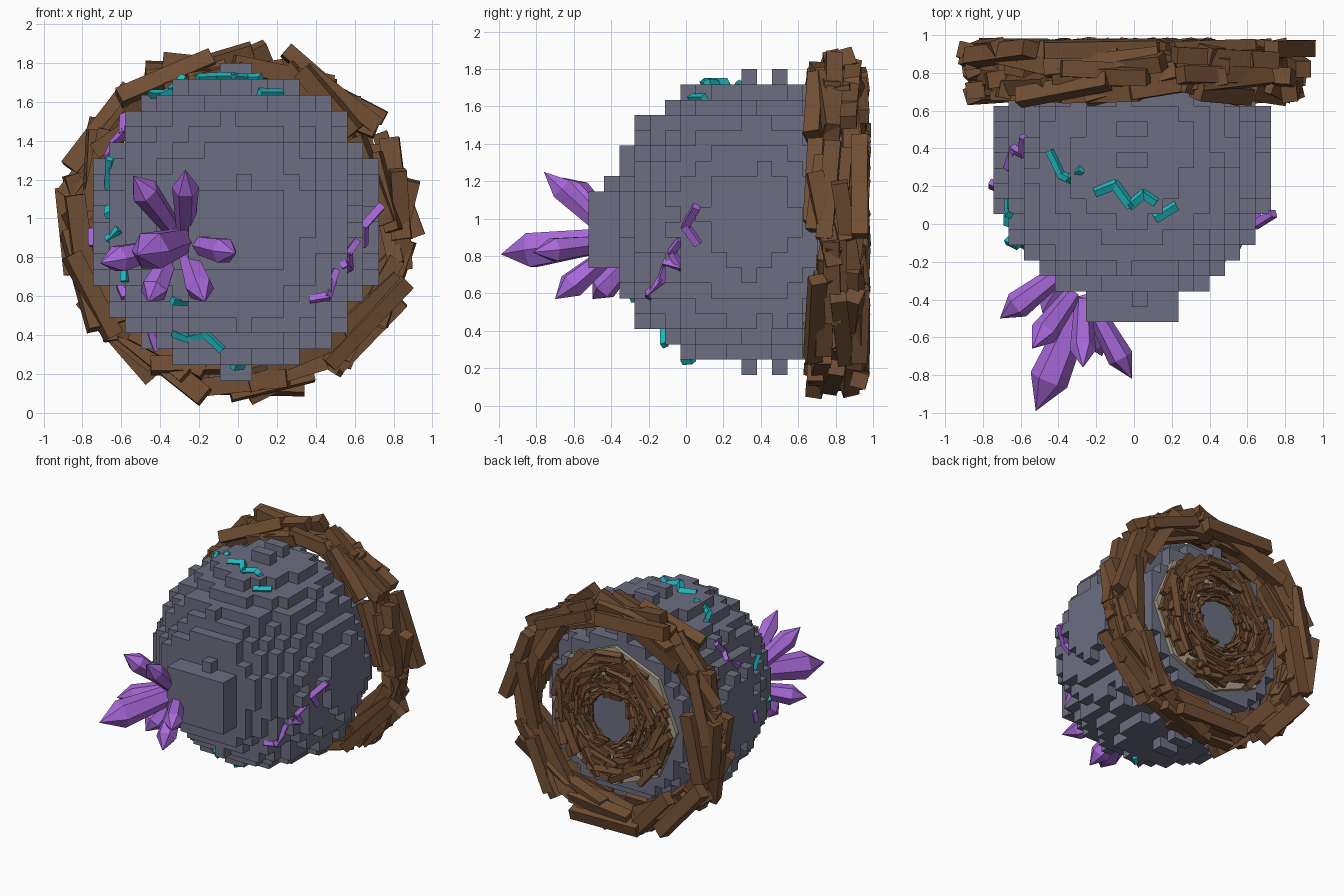
import bpy, bmesh, math, random
from mathutils import Vector, Matrix

random.seed(11)
cube = bpy.data.objects.get("Cube")
if cube:
    bpy.data.objects.remove(cube)


def material(name, rgb):
    m = bpy.data.materials.new(name)
    m.use_nodes = True
    m.diffuse_color = (*rgb, 1)
    m.node_tree.nodes["Principled BSDF"].inputs["Base Color"].default_value = (*rgb, 1)
    return m


STONE = material("slate stone", (0.15, 0.155, 0.218))
WOOD = material("brown wood", (0.165, 0.077, 0.034))
PURPLE = material("purple crystal", (0.39, 0.14, 0.7))
TEAL = material("teal crystal", (0.015, 0.5, 0.55))
TAN = material("tan backing", (0.4, 0.35, 0.26))


def finish(bm, name, mat):
    mesh = bpy.data.meshes.new(name)
    bmesh.ops.recalc_face_normals(bm, faces=bm.faces)
    bm.to_mesh(mesh)
    bm.free()
    mesh.materials.append(mat)
    ob = bpy.data.objects.new(name, mesh)
    bpy.context.collection.objects.link(ob)
    return ob


# Stepped boulder: cells inside a slightly uneven ball, cut flat at the back
CELL = 0.0817
ORIGIN = Vector((-0.745, -0.52, 0.165))
CENTRE = Vector((-0.01, 0.34, 0.982))
NX, NY, NZ = 18, 17, 20
cells = set()
for i in range(NX):
    for j in range(NY):
        for k in range(1, NZ - 1):
            d = ORIGIN + CELL * Vector((i + 0.5, j + 0.5, k + 0.5)) - CENTRE
            d.x *= 1.055
            if d.length < 0.778 + random.uniform(-0.018, 0.018):
                cells.add((i, j, k))
# Flat front plate, and small knobs on the top and bottom
cells.update((i, j, k) for i in range(6, 12) for j in (0, 1) for k in range(7, 12))
for j in (10, 12):
    for i in (8, 9):
        cells.update({(i, j, 0), (i, j, NZ - 1)})

bm = bmesh.new()
for c in cells:
    for axis in range(3):
        for side in (0, 1):
            near = list(c)
            near[axis] += 2 * side - 1
            if tuple(near) in cells:
                continue
            corners = []
            for u, v in ((0, 0), (1, 0), (1, 1), (0, 1)):
                p = list(c)
                p[axis] += side
                p[(axis + 1) % 3] += u
                p[(axis + 2) % 3] += v
                corners.append(bm.verts.new(ORIGIN + CELL * Vector(p)))
            if not side:
                corners.reverse()
            bm.faces.new(corners)
bmesh.ops.remove_doubles(bm, verts=bm.verts, dist=0.001)
finish(bm, "boulder", STONE)


def on_surface(p):
    """Drop a point along its ray from the centre onto the boulder."""
    d = (Vector(p) - CENTRE).normalized()
    r = 1.0
    while r > 0.5:
        q = CENTRE + d * r
        if tuple(math.floor(a / CELL) for a in q - ORIGIN) in cells:
            break
        r -= 0.01
    return CENTRE + d * (r + 0.01)


# Zigzag crystal veins on the surface
def vein(name, mat, points, size=0.034):
    bm = bmesh.new()
    pts = [on_surface(p) for p in points]
    for a, b in zip(pts, pts[1:]):
        m = (Matrix.Translation((a + b) / 2)
             @ (b - a).to_track_quat('Z', 'Y').to_matrix().to_4x4()
             @ Matrix.Rotation(0.5, 4, 'Z')
             @ Matrix.Diagonal((size, size, (b - a).length + size / 2, 1)))
        bmesh.ops.create_cube(bm, size=1, matrix=m)
    finish(bm, name, mat)


vein("top_vein_left", TEAL, [(-.43, .38, 1.62), (-.38, .26, 1.63), (-.33, .24, 1.64), (-.26, .29, 1.66)])
vein("top_vein_middle", TEAL, [(-.2, .17, 1.72), (-.1, .21, 1.72), (-.02, .1, 1.72), (.05, .16, 1.72),
                               (.11, .12, 1.72)], .04)
vein("top_vein_right", TEAL, [(.12, .03, 1.65), (.22, .09, 1.65)], .04)
vein("side_vein_upper", TEAL, [(-.66, .05, 1.3), (-.74, .15, 1.13), (-.67, 0, 1.02)])
vein("side_vein_lower", TEAL, [(-.6, -.1, .94), (-.62, -.06, .9)])
vein("side_vein_bottom", TEAL, [(-.6, -.1, .78), (-.59, -.12, .68)])
vein("under_vein_upper", TEAL, [(-.32, -.26, .59), (-.28, -.25, .56)])
vein("under_vein", TEAL, [(-.33, -.1, .41), (-.25, -.08, .4), (-.17, -.12, .4), (-.08, -.08, .38)])
vein("bottom_vein", TEAL, [(-.02, 0, .26), (.02, .03, .24)])
vein("right_vein_upper", PURPLE, [(.66, .08, 1.05), (.66, -.01, .96), (.65, .06, .87)], 0.04)
vein("right_vein_middle", PURPLE, [(.6, -.03, .88), (.57, -.08, .82), (.58, -.04, .74), (.53, -.1, .77)])
vein("right_vein_lower", PURPLE, [(.52, -.13, .72), (.5, -.15, .66), (.41, -.14, .64), (.38, -.2, .58)])
vein("left_vein_upper", PURPLE, [(-.56, .45, 1.5), (-.6, .37, 1.45), (-.65, .4, 1.4), (-.69, .3, 1.33)])
vein("left_vein_middle", PURPLE, [(-.73, .22, .94), (-.73, .2, .87)])
vein("left_vein_lower", PURPLE, [(-.63, .1, .64), (-.6, .07, .59)])
vein("left_vein_bottom", PURPLE, [(-.45, .1, .4), (-.42, .12, .33)])


# Crystal cluster: six-sided spars, widest near a pointed tip
def crystal(name, base, tip, radius):
    base, tip = Vector(base), Vector(tip)
    axis = tip - base
    bm = bmesh.new()
    rot = axis.to_track_quat('Z', 'Y').to_matrix()
    rings = []
    for t, s in ((0, 0.65), (0.72, 1.0)):
        rings.append([bm.verts.new(base + axis * t + rot @ Vector(
            (math.cos(a * math.pi / 3) * radius * s, math.sin(a * math.pi / 3) * radius * s, 0)))
            for a in range(6)])
    point = bm.verts.new(tip)
    bm.faces.new(rings[0][::-1])
    for a in range(6):
        b = (a + 1) % 6
        bm.faces.new((rings[0][a], rings[0][b], rings[1][b], rings[1][a]))
        bm.faces.new((rings[1][a], rings[1][b], point))
    finish(bm, name, PURPLE)


crystal("main_crystal", (-.27, -.4, .89), (-.52, -.99, .81), .105)
crystal("crystal_left", (-.38, -.25, .85), (-.71, -.5, .77), .075)
crystal("crystal_right", (-.23, -.42, .87), (-.01, -.82, .82), .07)
crystal("crystal_top", (-.27, -.42, .93), (-.27, -.76, 1.25), .07)
crystal("crystal_upper_left", (-.33, -.38, .94), (-.54, -.66, 1.22), .075)
crystal("crystal_lower_left", (-.36, -.3, .78), (-.46, -.5, .57), .075)
crystal("crystal_lower_right", (-.26, -.4, .82), (-.17, -.7, .57), .075)


# Wooden frame rings: ragged planks along the sides of a polygon, kept within a rim and depth
def plank_ring(name, radius, rim, per_side, length, thick, y_mid, y_spread, tilt):
    bm = bmesh.new()
    sides = 8
    signs = (-0.5, 0.5)
    box = [Vector((a, b, c)) for a in signs for b in signs for c in signs]
    for s in range(sides):
        placed = 0
        while placed < per_side:
            ang = (s + 0.5 + random.uniform(-0.35, 0.35)) * math.tau / sides + 0.15
            r = radius * random.uniform(0.89, 1.09)
            y = y_mid + y_spread * ((placed + 0.5) / per_side * 2 - 1)
            m = (Matrix.Translation((r * math.sin(ang), y, 0.97 + r * math.cos(ang)))
                 @ Matrix.Rotation(ang + random.gauss(0, tilt), 4, 'Y')
                 @ Matrix.Rotation(random.gauss(0, 0.14), 4, 'Z')
                 @ Matrix.Rotation(random.uniform(-0.4, 0.4), 4, 'X')
                 @ Matrix.Diagonal((length * random.uniform(0.75, 1.15), thick,
                                    thick * random.uniform(0.85, 1.2), 1)))
            ends = [m @ v for v in box]
            if all(math.hypot(p.x, p.z - 0.97) < rim and 0.61 < p.y < 0.99 for p in ends):
                bmesh.ops.create_cube(bm, size=1, matrix=m)
                placed += 1
    finish(bm, name, WOOD)


plank_ring("outer_frame", .815, .97, 11, .54, .088, .81, .13, .22)
plank_ring("inner_frame_large", .45, .55, 8, .27, .046, .92, .035, .22)
plank_ring("inner_frame_medium", .36, .45, 7, .22, .036, .925, .03, .22)
plank_ring("inner_frame_small", .275, .36, 7, .17, .028, .93, .025, .22)
plank_ring("inner_frame_tiny", .2, .27, 7, .12, .022, .935, .02, .22)


# Discs behind the inner frames
def disc(name, radius, y, depth, sides, mat):
    bm = bmesh.new()
    bmesh.ops.create_cone(bm, cap_ends=True, segments=sides, radius1=radius, radius2=radius, depth=depth,
                          matrix=Matrix.Translation((0, y, 0.97)) @ Matrix.Rotation(math.pi / 2, 4, 'X'))
    finish(bm, name, mat)


disc("backing_plate", .545, .88, .04, 8, TAN)
disc("centre_disc", .2, .9, .03, 16, STONE)
